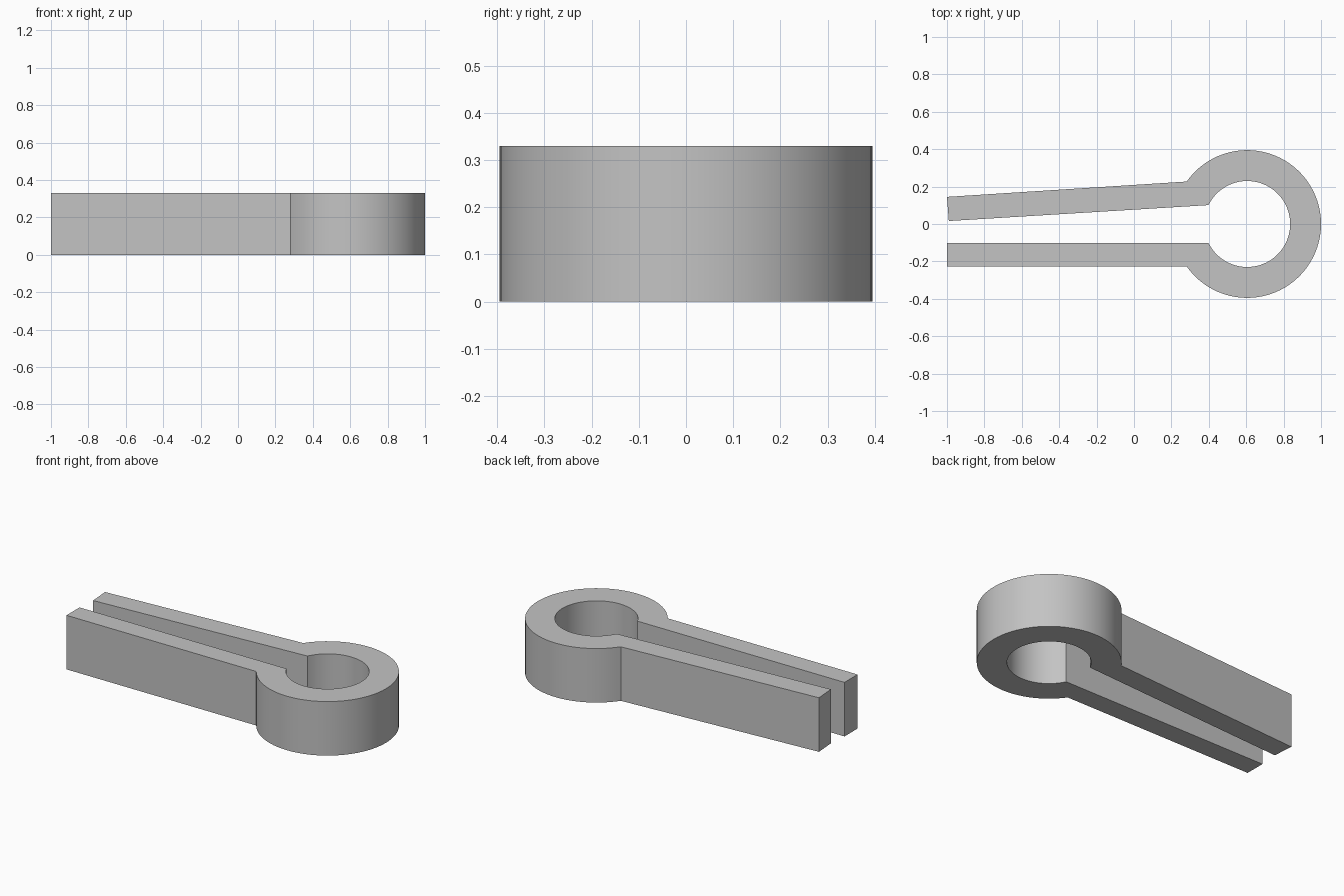
import bpy, bmesh, math
from mathutils import Vector

if "Cube" in bpy.data.objects:
    bpy.data.objects.remove(bpy.data.objects["Cube"], do_unlink=True)

HEIGHT = 0.33
CENTRE = Vector((0.605, 0.0, 0.0))
OUTER_R, INNER_R = 0.395, 0.23
SEGMENTS = 64

grey = bpy.data.materials.new("plain_grey")
grey.use_nodes = True
grey.diffuse_color = (0.55, 0.55, 0.55, 1)
grey.node_tree.nodes["Principled BSDF"].inputs["Base Color"].default_value = grey.diffuse_color


def arc(radius, half_y):
    """Open ring running from the lower arm round to the upper arm."""
    sweep = math.pi - math.asin(half_y / radius)
    angles = [sweep * (2 * i / SEGMENTS - 1) for i in range(SEGMENTS + 1)]
    return [CENTRE + Vector((math.cos(a), math.sin(a), 0)) * radius for a in angles]


# Clip outline: straight lower arm, open ring, slanted upper arm
outer = [Vector((-1, -0.227, 0))] + arc(OUTER_R, 0.227) + [Vector((-1, 0.145, 0))]
inner = [Vector((-1, -0.101, 0))] + arc(INNER_R, 0.101) + [Vector((-0.99, 0.016, 0))]

# Strip between the outer and inner outlines, extruded upwards
bm = bmesh.new()
rows = [(bm.verts.new(o), bm.verts.new(i)) for o, i in zip(outer, inner)]
for (a, b), (c, d) in zip(rows, rows[1:]):
    bm.faces.new((a, c, d, b))
top = bmesh.ops.extrude_face_region(bm, geom=bm.faces[:])["geom"]
bmesh.ops.translate(bm, vec=(0, 0, HEIGHT),
                    verts=[g for g in top if isinstance(g, bmesh.types.BMVert)])
bmesh.ops.recalc_face_normals(bm, faces=bm.faces)

mesh = bpy.data.meshes.new("spring_clip")
bm.to_mesh(mesh)
bm.free()
mesh.materials.append(grey)
clip = bpy.data.objects.new("spring_clip", mesh)
bpy.context.collection.objects.link(clip)

# Smooth ring walls, crisp corners
bpy.ops.object.select_all(action="DESELECT")
clip.select_set(True)
bpy.context.view_layer.objects.active = clip
bpy.ops.object.shade_smooth_by_angle(angle=math.radians(30))
